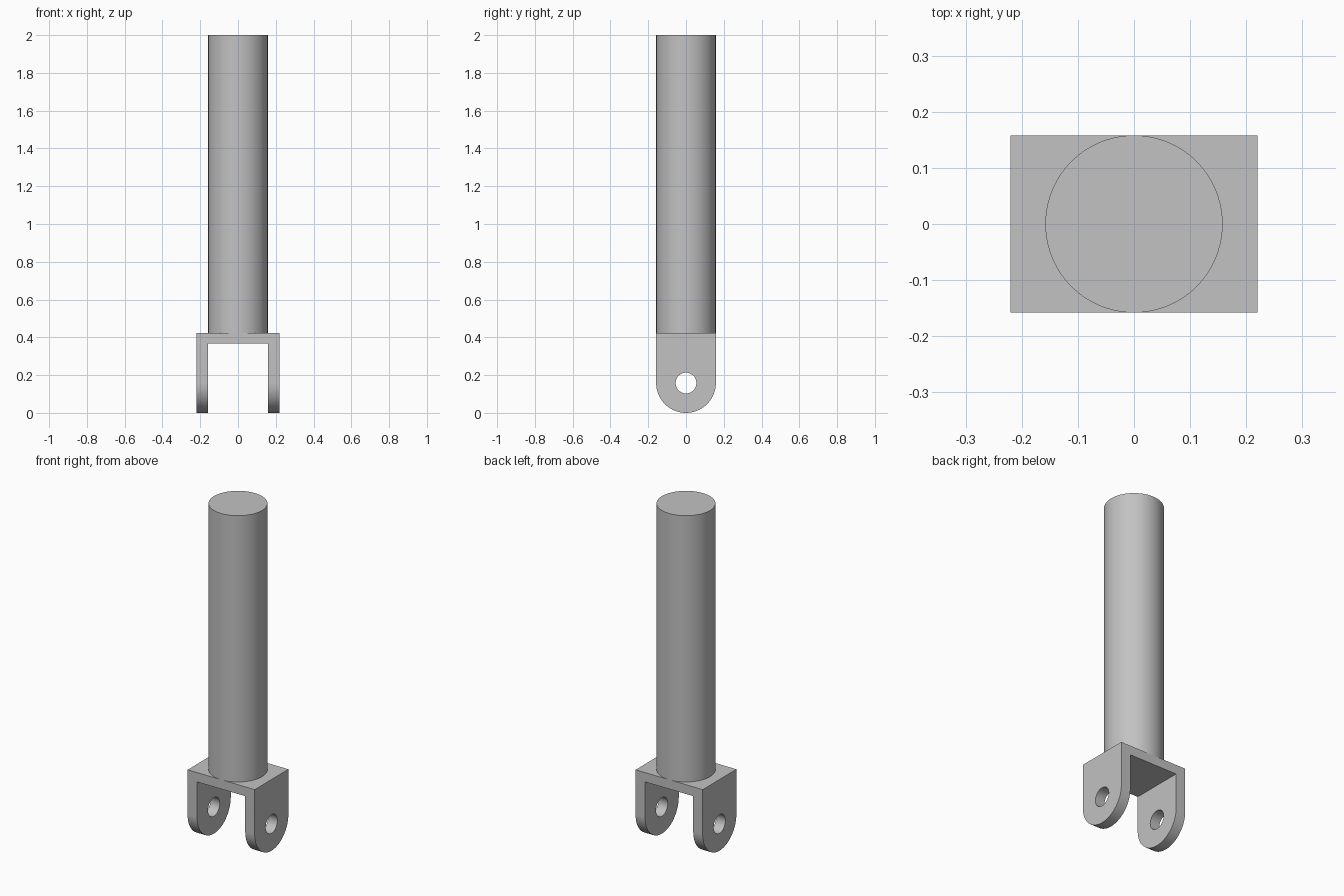
import bpy
import bmesh
from math import pi, sin, cos, radians
from mathutils import Matrix

if "Cube" in bpy.data.objects:
    bpy.data.objects.remove(bpy.data.objects["Cube"], do_unlink=True)

RADIUS = 0.158       # rod radius, also the rounded lug radius
HALF_WIDTH = 0.22    # bracket half width
WALL = 0.062         # lug thickness
DECK_TOP = 0.422
DECK_BOTTOM = 0.367
HOLE = 0.055

grey = bpy.data.materials.new("plain grey")
grey.use_nodes = True
grey.diffuse_color = (0.54, 0.54, 0.54, 1)
grey.node_tree.nodes["Principled BSDF"].inputs["Base Color"].default_value = grey.diffuse_color


def add_object(name, bm):
    bmesh.ops.recalc_face_normals(bm, faces=bm.faces)
    mesh = bpy.data.meshes.new(name)
    bm.to_mesh(mesh)
    bm.free()
    mesh.materials.append(grey)
    obj = bpy.data.objects.new(name, mesh)
    bpy.context.collection.objects.link(obj)
    return obj


def cylinder(name, radius, depth, matrix, segments):
    bm = bmesh.new()
    bmesh.ops.create_cone(bm, cap_ends=True, segments=segments, radius1=radius,
                          radius2=radius, depth=depth, matrix=matrix)
    return add_object(name, bm)


def activate(obj):
    bpy.ops.object.select_all(action='DESELECT')
    obj.select_set(True)
    bpy.context.view_layer.objects.active = obj


def cut(target, cutter):
    cutter.hide_render = True
    mod = target.modifiers.new("cut", 'BOOLEAN')
    mod.operation = 'DIFFERENCE'
    mod.solver = 'EXACT'
    mod.object = cutter
    activate(target)
    bpy.ops.object.modifier_apply(modifier=mod.name)
    bpy.data.objects.remove(cutter, do_unlink=True)


# Clevis bracket: round-ended side profile extruded across the width
steps = 48
profile = [(RADIUS, DECK_TOP), (-RADIUS, DECK_TOP)]
profile += [(-RADIUS * cos(pi * i / steps), RADIUS - RADIUS * sin(pi * i / steps))
            for i in range(steps + 1)]
bm = bmesh.new()
side = bm.faces.new([bm.verts.new((-HALF_WIDTH, y, z)) for y, z in profile])
extruded = bmesh.ops.extrude_face_region(bm, geom=[side])
bmesh.ops.translate(bm, vec=(2 * HALF_WIDTH, 0, 0),
                    verts=[v for v in extruded["geom"] if isinstance(v, bmesh.types.BMVert)])
bracket = add_object("clevis_bracket", bm)

# Slot between the lugs
bm = bmesh.new()
bmesh.ops.create_cube(bm, size=1, matrix=Matrix.Translation((0, 0, DECK_BOTTOM - 0.5))
                      @ Matrix.Diagonal((2 * (HALF_WIDTH - WALL), 1, 1, 1)))
cut(bracket, add_object("slot_cutter", bm))

# Pin hole through both lugs
across = Matrix.Translation((0, 0, RADIUS)) @ Matrix.Rotation(pi / 2, 4, 'Y')
cut(bracket, cylinder("pin_hole_cutter", HOLE, 1, across, 48))

# Round rod standing on the bracket
rod = cylinder("rod", RADIUS, 2 - DECK_TOP,
               Matrix.Translation((0, 0, (2 + DECK_TOP) / 2)), 96)

for obj in (bracket, rod):
    activate(obj)
    bpy.ops.object.shade_smooth_by_angle(angle=radians(30))
